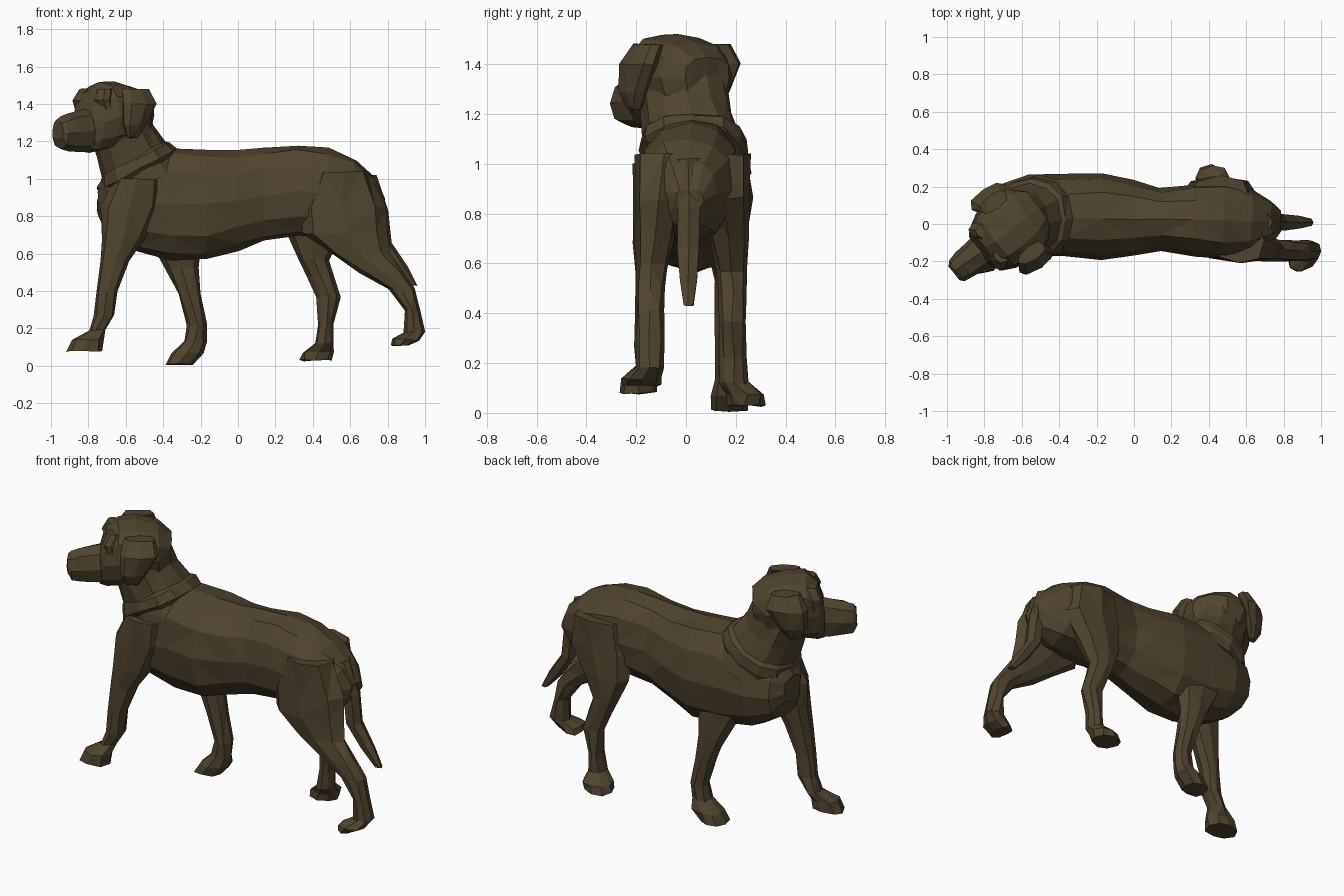
import bpy
import bmesh
import random
from math import sin, cos, pi, radians, copysign
from mathutils import Vector, Matrix

random.seed(4)
if "Cube" in bpy.data.objects:
    bpy.data.objects.remove(bpy.data.objects["Cube"])

coat = bpy.data.materials.new("dark brown coat")
coat.use_nodes = True
coat.diffuse_color = (0.08, 0.058, 0.028, 1)
shader = coat.node_tree.nodes["Principled BSDF"]
shader.inputs["Base Color"].default_value = coat.diffuse_color
shader.inputs["Roughness"].default_value = 0.9

# All part measurements are given in hundredths of a unit
HUNDREDTH = Matrix.Scale(0.01, 4)


def squash(value):
    """Slightly boxy circle coordinate."""
    return copysign(abs(value) ** 0.85, value)


def ring(centre, axis_a, axis_b, sides):
    """Closed loop of points spanned by two half axes."""
    turns = [2 * pi * i / sides for i in range(sides)]
    return [Vector(centre) + Vector(axis_a) * squash(cos(t)) + Vector(axis_b) * squash(sin(t))
            for t in turns]


def flat(front, back, y, half_width, z, sides=8):
    """Level ring, for limbs, ears and tail."""
    middle = (front + back) / 2
    return ring((middle, y, z), (back - middle, 0, 0), (0, half_width, 0), sides)


def upright(x, y, half_width, bottom, top, sides=12):
    """Ring across the length, for trunk and head."""
    middle = (bottom + top) / 2
    return ring((x, y, middle), (0, 0, top - middle), (0, half_width, 0), sides)


def tilted(x, y, z, half_length, half_width, sides=12):
    """Leaning ring, for the neck."""
    lean = radians(28)
    return ring((x, y, z), (half_length * cos(lean), 0, half_length * sin(lean)),
                (0, half_width, 0), sides)


def loft(name, rings, rough=0.6, placement=HUNDREDTH):
    """Skin the rings, with slightly uneven hand-cut facets."""
    bm = bmesh.new()
    loops = []
    for points in rings:
        loops.append([bm.verts.new(p + Vector([random.uniform(-rough, rough) for _ in p]))
                      for p in points])
    count = len(loops[0])
    for low, high in zip(loops, loops[1:]):
        for i in range(count):
            j = (i + 1) % count
            bm.faces.new((low[i], low[j], high[j], high[i]))
    bm.faces.new(loops[0])
    bm.faces.new(loops[-1])
    bm.transform(placement)
    bmesh.ops.triangulate(bm, faces=bm.faces[:])
    bmesh.ops.recalc_face_normals(bm, faces=bm.faces[:])
    mesh = bpy.data.meshes.new(name)
    bm.to_mesh(mesh)
    bm.free()
    mesh.materials.append(coat)
    obj = bpy.data.objects.new(name, mesh)
    bpy.context.collection.objects.link(obj)


def leg(name, y, splay, rows):
    """Limb from shoulder or hip to paw: rows give front, back and height.
    It widens and leans inwards above the elbow or knee, and the paw splays out."""
    inward = -copysign(1, y)
    rings = []
    for index, (front, back, z) in enumerate(rows):
        upper = max(0, z - 50)
        paw = index >= len(rows) - 2
        middle = y + inward * upper * 0.1 - inward * splay * paw
        rings.append(flat(front, back, middle, 5.5 + upper * 0.12 + 2 * paw, z))
    loft(name, rings)


# Trunk: chest to rump, drifting slightly towards the middle at the back
trunk = [
    (-75, 8, 80, 96),
    (-70, 16, 70, 104),
    (-56, 21, 62, 110),
    (-36, 22, 57, 117),
    (-17, 23, 57, 116),
    (0, 20, 62, 115),
    (14, 17, 67, 116),
    (32, 19, 69, 118),
    (48, 20, 68, 116),
    (63, 17, 70, 110),
    (73, 11, 75, 101),
    (78, 6, 80, 90),
]
loft("trunk", [upright(x, 3 - x * 0.03, w, a, b) for x, w, a, b in trunk], 0.8)

# Neck and the fold of skin around it
neck = [(-50, 4, 96, 25, 22), (-54, 3, 107, 20, 20), (-60, 0, 120, 17, 18), (-65, -2, 133, 17, 18)]
loft("neck", [tilted(*row) for row in neck])
fold = [(-52, 4, 102, 22, 20), (-53, 3, 105, 23, 22), (-55, 3, 110, 21, 21), (-56, 2, 112, 18, 18)]
loft("neck_fold", [tilted(*row) for row in fold], 0.4)

# Head, built facing +x and then turned to look aside
turn = HUNDREDTH @ Matrix.Translation((-66, -3, 0)) @ Matrix.Rotation(radians(217), 4, "Z")
skull = [
    (-19, 11, 126, 143),
    (-12, 18, 120, 149),
    (0, 20, 117, 152),
    (10, 18, 115, 152),
    (17, 14, 114, 147),
    (20, 10, 114, 138),
]
loft("skull", [upright(u, 0, w, a, b) for u, w, a, b in skull], placement=turn)
muzzle = [(10, 11, 115, 139), (22, 9, 114, 137), (31, 8, 115, 135), (36, 7, 116, 133), (38, 5, 121, 131)]
loft("muzzle", [upright(u, 0, w, a, b, 8) for u, w, a, b in muzzle], 0.4, turn)

# Brows and hanging ears on both sides of the head
ear = [(0, 6, 20, 2, 122), (-5, 10, 21, 4, 129), (-12, 10, 21, 5, 140), (-10, 7, 17, 4, 148)]
brow = [(11, 16, 11, 4, 136), (10, 19, 10, 5, 142), (8, 16, 8, 4, 148)]
for side, label in ((1, "near"), (-1, "far")):
    mirrored = turn @ Matrix.Diagonal((1, side, 1, 1))
    loft(label + "_ear", [flat(*row) for row in ear], 0.5, mirrored)
    loft(label + "_brow", [flat(*row) for row in brow], 0.3, mirrored)

# Legs in mid stride
leg("near_front_leg", -15, 4, [
    (-66, -42, 100),
    (-73, -42, 85),
    (-73, -50, 68),
    (-74, -58, 56),
    (-76, -65, 40),
    (-77, -66, 27),
    (-80, -71, 19),
    (-89, -72, 14),
    (-92, -73, 8),
])
leg("far_front_leg", 17.5, 0, [
    (-55, -25, 100),
    (-58, -22, 82),
    (-46, -20, 65),
    (-39, -21, 53),
    (-32, -20, 38),
    (-27, -17, 22),
    (-29, -17, 13),
    (-36, -18, 7),
    (-39, -24, 1),
])
leg("near_hind_leg", -14.5, 3, [
    (42, 70, 104),
    (33, 79, 85),
    (34, 80, 71),
    (49, 81, 60),
    (65, 89, 50),
    (80, 95, 41),
    (89, 97, 30),
    (89, 100, 18),
    (82, 97, 14),
    (82, 91, 11),
])
leg("far_hind_leg", 19, 5, [
    (30, 62, 104),
    (25, 66, 86),
    (26, 56, 70),
    (32, 49, 57),
    (37, 51, 48),
    (42, 55, 37),
    (43, 51, 22),
    (41, 51, 12),
    (34, 51, 7),
    (33, 50, 3),
])

# Tail hanging behind the rump
tail = [(62, 74, 5, 102), (71, 80, 5, 83), (73, 82, 5, 66), (82, 91, 4, 53), (92, 96, 2, 43)]
loft("tail", [flat(front, back, 1, w, z, 6) for front, back, w, z in tail], 0.3)
